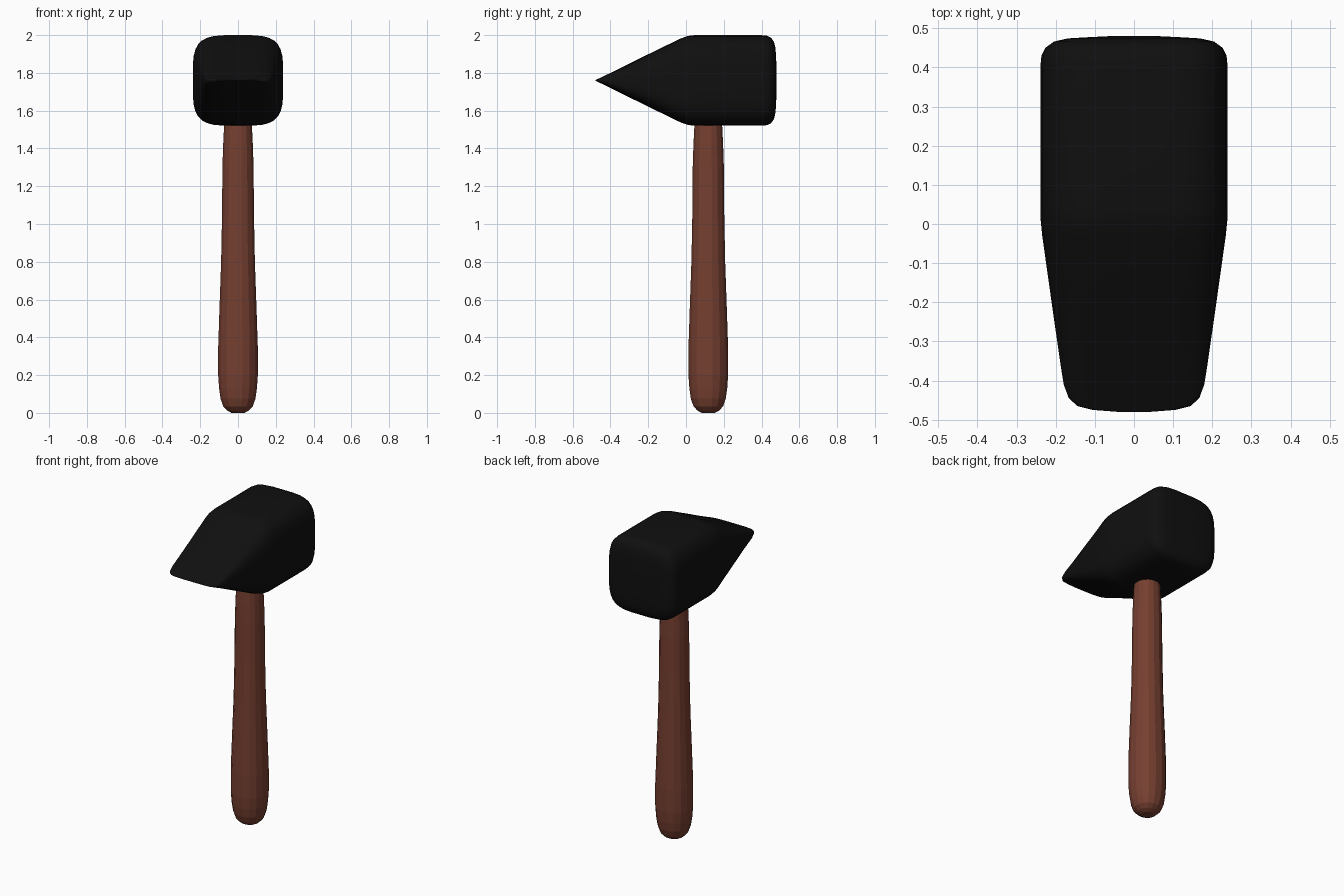
import bpy, bmesh, math

if "Cube" in bpy.data.objects:
    bpy.data.objects.remove(bpy.data.objects["Cube"])


def material(name, rgb):
    m = bpy.data.materials.new(name)
    m.diffuse_color = (*rgb, 1)
    m.use_nodes = True
    m.node_tree.nodes["Principled BSDF"].inputs["Base Color"].default_value = m.diffuse_color
    return m


def section(a, b, n, power):
    # superellipse outline: rounder for power 2, squarer above
    pts = []
    for i in range(n):
        t = 2 * math.pi * (i + 0.5) / n
        c, s = math.cos(t), math.sin(t)
        pts.append((a * math.copysign(abs(c) ** (2 / power), c),
                    b * math.copysign(abs(s) ** (2 / power), s)))
    return pts


def loft(name, rings, mat, smooth_angle=None):
    # skin a list of equal-length rings and cap both ends
    bm = bmesh.new()
    loops = [[bm.verts.new(p) for p in ring] for ring in rings]
    n = len(loops[0])
    for r0, r1 in zip(loops, loops[1:]):
        for i in range(n):
            j = (i + 1) % n
            bm.faces.new((r0[i], r0[j], r1[j], r1[i]))
    bm.faces.new(loops[0])
    bm.faces.new(loops[-1])
    bmesh.ops.recalc_face_normals(bm, faces=bm.faces)
    me = bpy.data.meshes.new(name)
    bm.to_mesh(me)
    bm.free()
    me.materials.append(mat)
    ob = bpy.data.objects.new(name, me)
    bpy.context.collection.objects.link(ob)
    if smooth_angle:
        bpy.ops.object.select_all(action='DESELECT')
        ob.select_set(True)
        bpy.context.view_layer.objects.active = ob
        bpy.ops.object.shade_smooth_by_angle(angle=math.radians(smooth_angle))
    return ob


black = material("black iron", (0.005, 0.005, 0.005))
brown = material("brown wood", (0.18, 0.05, 0.03))

# hammer head: (y, half width, half height), from striking face to wedge edge
head = [(0.48, 0.06, 0.06), (0.477, 0.12, 0.12), (0.474, 0.17, 0.17),
        (0.466, 0.205, 0.205), (0.45, 0.227, 0.227), (0.43, 0.237, 0.237),
        (0.40, 0.24, 0.24), (0.04, 0.24, 0.24), (0.01, 0.239, 0.236),
        (-0.03, 0.235, 0.222), (-0.20, 0.211, 0.139), (-0.36, 0.188, 0.060),
        (-0.41, 0.18, 0.035), (-0.445, 0.167, 0.018), (-0.465, 0.145, 0.009),
        (-0.475, 0.105, 0.004), (-0.48, 0.04, 0.001)]
loft("hammer_head",
     [[(x, y, 1.76 + z) for x, z in section(w, h, 32, 4.0)] for y, w, h in head],
     black, 40)

# wooden handle: (z, radius)
handle = [(0, 0.035), (0.012, 0.058), (0.035, 0.08), (0.075, 0.094), (0.13, 0.102),
          (0.20, 0.107), (0.34, 0.107), (0.55, 0.100), (0.80, 0.091), (1.05, 0.086),
          (1.30, 0.084), (1.42, 0.080), (1.52, 0.075), (1.62, 0.066)]
loft("handle",
     [[(x, 0.118 + y, z) for x, y in section(r, r, 16, 2.15)] for z, r in handle],
     brown)
